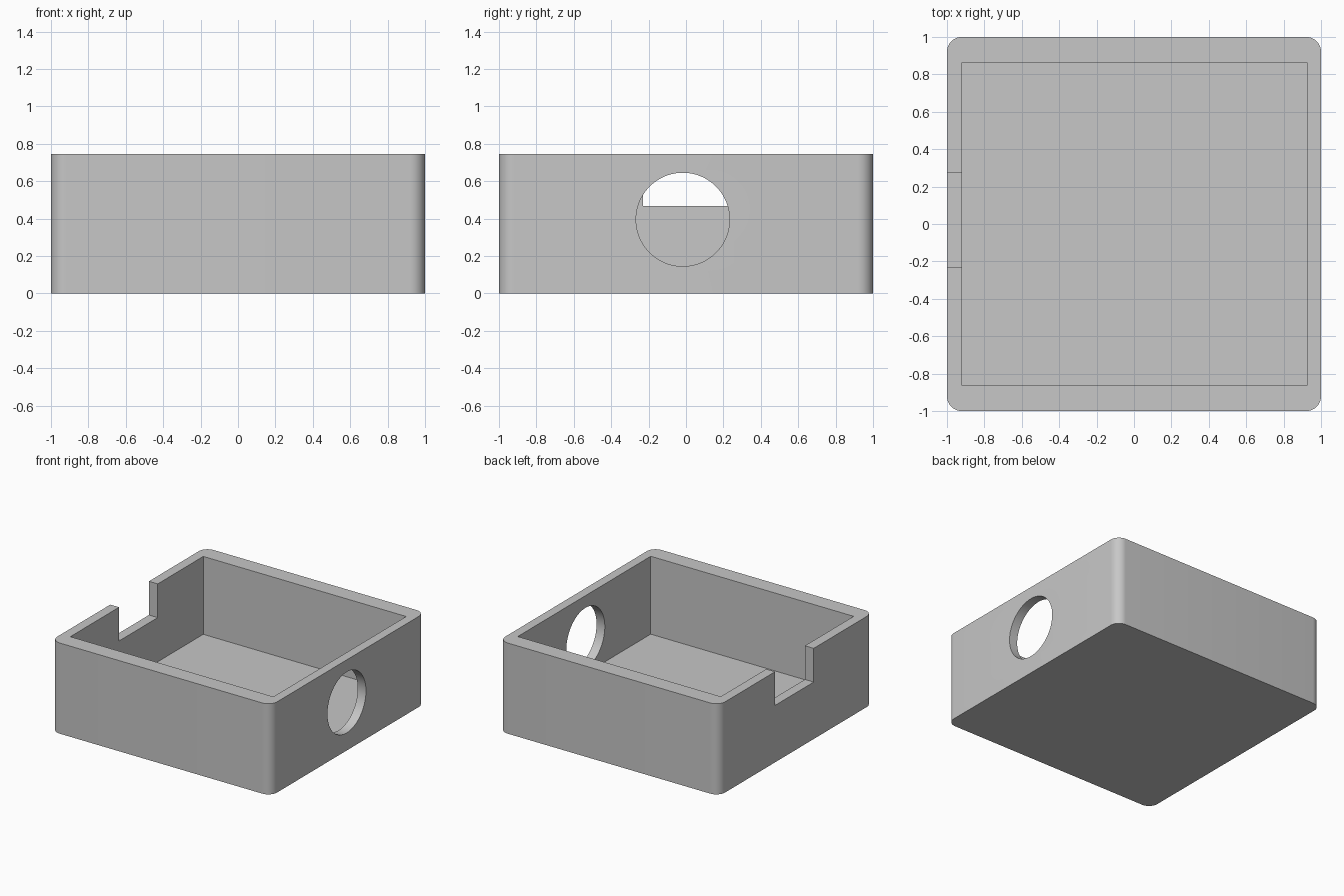
import bpy
import bmesh
from math import radians
from mathutils import Matrix, Vector

if "Cube" in bpy.data.objects:
    bpy.data.objects.remove(bpy.data.objects["Cube"], do_unlink=True)

HEIGHT = 0.745
FLOOR = 0.105
CORNER = 0.08

grey = bpy.data.materials.new("plain grey")
grey.use_nodes = True
colour = (0.57, 0.57, 0.57, 1)
grey.diffuse_color = colour
grey.node_tree.nodes["Principled BSDF"].inputs["Base Color"].default_value = colour


def link(name, bm):
    bmesh.ops.recalc_face_normals(bm, faces=bm.faces)
    mesh = bpy.data.meshes.new(name)
    bm.to_mesh(mesh)
    bm.free()
    mesh.materials.append(grey)
    obj = bpy.data.objects.new(name, mesh)
    bpy.context.collection.objects.link(obj)
    return obj


def box(name, low, high, corner=0):
    """Box between two corners, with optional rounded upright edges."""
    low, high = Vector(low), Vector(high)
    bm = bmesh.new()
    bmesh.ops.create_cube(bm, size=1)
    bmesh.ops.scale(bm, vec=high - low, verts=bm.verts)
    bmesh.ops.translate(bm, vec=(low + high) / 2, verts=bm.verts)
    if corner:
        upright = [e for e in bm.edges
                   if abs(e.verts[0].co.z - e.verts[1].co.z) > 0.1]
        bmesh.ops.bevel(bm, geom=upright, offset=corner, segments=10,
                        profile=0.5, affect='EDGES')
    return link(name, bm)


def rod(name, centre, radius, length):
    """Cylinder lying along x."""
    bm = bmesh.new()
    bmesh.ops.create_cone(bm, cap_ends=True, segments=96, radius1=radius,
                          radius2=radius, depth=length,
                          matrix=Matrix.Translation(centre)
                          @ Matrix.Rotation(radians(90), 4, 'Y'))
    return link(name, bm)


# Outer body with rounded upright corners
tray = box("open_box", (-1, -1, 0), (1, 1, HEIGHT), CORNER)

# Square-cornered cavity, notch in the right wall, round port in the left wall
cutters = [
    box("cavity_cutter", (-0.92, -0.863, FLOOR), (0.925, 0.863, 1)),
    box("notch_cutter", (-1.2, -0.23, 0.468), (-0.8, 0.272, 1.1)),
    rod("port_cutter", (1, -0.017, 0.395), 0.25, 0.4),
]

bpy.context.view_layer.objects.active = tray
for cutter in cutters:
    cutter.hide_render = True
    cut = tray.modifiers.new(cutter.name, 'BOOLEAN')
    cut.operation = 'DIFFERENCE'
    cut.solver = 'EXACT'
    cut.object = cutter
    bpy.ops.object.modifier_apply(modifier=cut.name)
    bpy.data.objects.remove(cutter, do_unlink=True)

# Smooth the rounded corners and port, keep all other edges crisp
bpy.ops.object.select_all(action='DESELECT')
tray.select_set(True)
bpy.ops.object.shade_smooth_by_angle(angle=radians(30))
